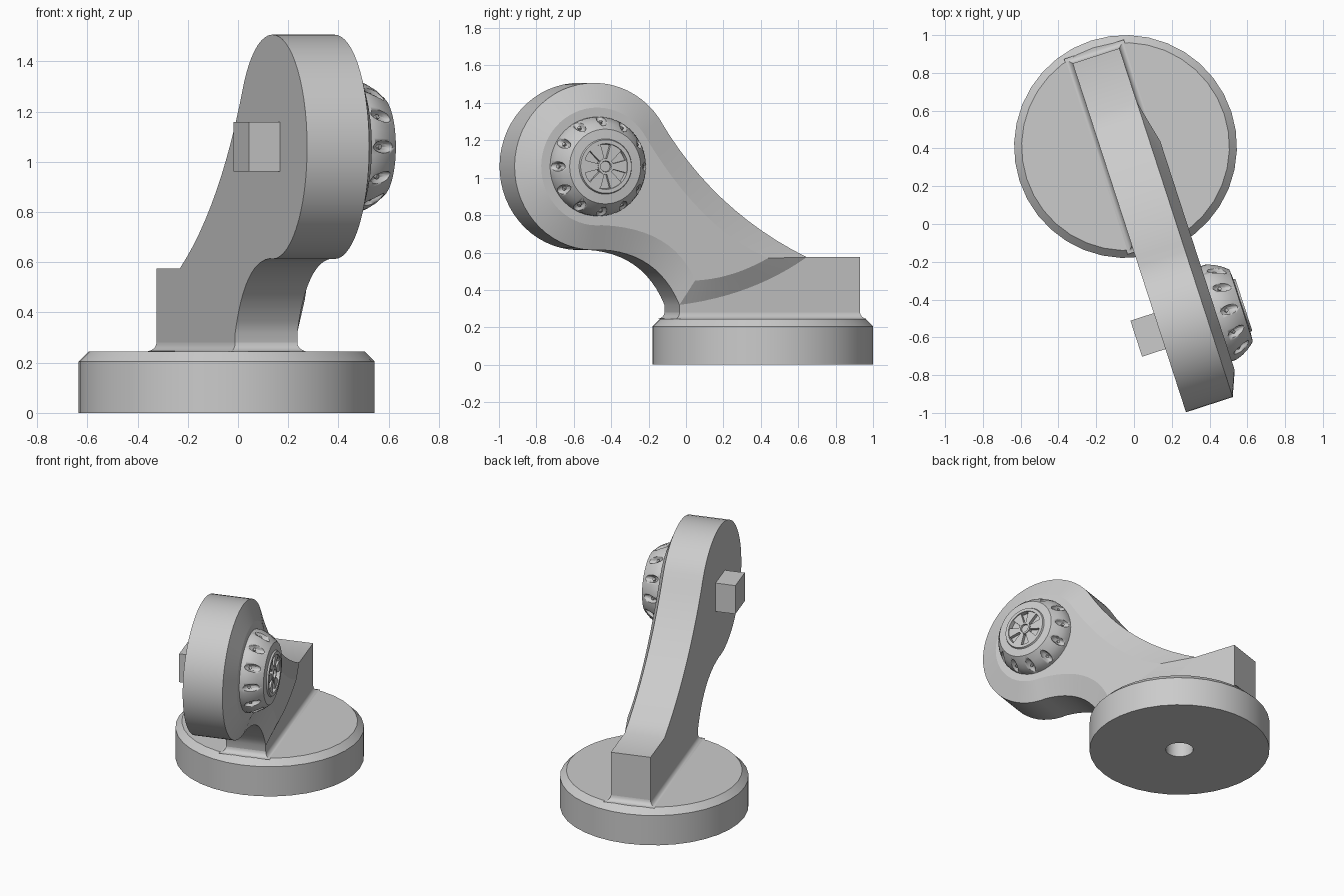
import bpy, bmesh
from math import sin, cos, pi, radians
from mathutils import Matrix, Vector

if "Cube" in bpy.data.objects:
    bpy.data.objects.remove(bpy.data.objects["Cube"])

# Everything shares the base centre and the arm's swing angle
PLACE = Matrix.Translation((-0.045, 0.41, 0)) @ Matrix.Rotation(radians(18), 4, "Z")
HALF = 0.13                       # half thickness of the arm
HEAD = Vector((-0.99, 1.06))      # centre of the round head (along, height)
AXLE = Matrix.Translation((0, HEAD.x, HEAD.y)) @ Matrix.Rotation(pi / 2, 4, "Y")

grey = bpy.data.materials.new("plain grey")
grey.use_nodes = True
grey.diffuse_color = (0.6, 0.6, 0.6, 1)
grey.node_tree.nodes["Principled BSDF"].inputs["Base Color"].default_value = (0.6, 0.6, 0.6, 1)


def finish(name, bm, local=Matrix(), angle=30):
    bmesh.ops.transform(bm, matrix=local, verts=bm.verts)
    bmesh.ops.recalc_face_normals(bm, faces=bm.faces)
    mesh = bpy.data.meshes.new(name)
    bm.to_mesh(mesh)
    bm.free()
    mesh.materials.append(grey)
    ob = bpy.data.objects.new(name, mesh)
    bpy.context.collection.objects.link(ob)
    ob.matrix_world = PLACE
    bpy.ops.object.select_all(action="DESELECT")
    ob.select_set(True)
    bpy.context.view_layer.objects.active = ob
    bpy.ops.object.shade_smooth_by_angle(angle=radians(angle))
    return ob


def loft(bm, loops, cap_first=True, cap_last=True):
    rings = [[bm.verts.new(p) for p in loop] for loop in loops]
    for a, b in zip(rings, rings[1:]):
        for i in range(len(a)):
            j = (i + 1) % len(a)
            bm.faces.new((a[i], a[j], b[j], b[i]))
    if cap_first:
        bm.faces.new(rings[0][::-1])
    if cap_last:
        bm.faces.new(rings[-1])


def lathe(bm, profile, n):
    """Profile of (radius, height) pairs turned about z."""
    loft(bm, [[(r * cos(2 * pi * i / n), r * sin(2 * pi * i / n), z) for i in range(n)]
              for r, z in profile])


def quad(p0, c, p1, n=12):
    p0, c, p1 = Vector(p0), Vector(c), Vector(p1)
    return [p0 * (1 - t) ** 2 + c * 2 * t * (1 - t) + p1 * t * t
            for t in (i / n for i in range(n + 1))]


def head_arc(r, n=40):
    """Round end, from under the neck over the top of the head."""
    angles = (radians(275 - 240 * i / n) for i in range(n + 1))
    return [HEAD + Vector((cos(a), sin(a))) * r for a in angles]


def at_side(points, x):
    return [(x, p[0], p[1]) for p in points]


# Round base with chamfered rim and a centre hole underneath
bm = bmesh.new()
lathe(bm, [(0.09, 0.16), (0.09, 0), (0.59, 0), (0.59, 0.205), (0.55, 0.245)], 36)
finish("base", bm)

# Outline of the arm
arc = head_arc(0.447)
tip, heel = (0.205, 0.575), (-0.51, 0.32)
top = quad(arc[-1], (-0.325, 0.825), tip)
under = quad(heel, (-0.63, 0.6), arc[0])
block = [(0.505, 0.575), (0.505, 0.24), (-0.51, 0.24)]
outline = arc + top[1:] + block + under[:-1]
bm = bmesh.new()
loft(bm, [at_side(outline, -HALF), at_side(outline, HALF)])
finish("arm", bm)

# Raised panel with sloped edges on the wheel side
arc_in = head_arc(0.315)
tip_in, heel_in = (-0.03, 0.57), (-0.44, 0.45)
outer = arc + top[1:] + quad(tip, (-0.1, 0.37), heel)[1:] + under[1:-1]
inner = (arc_in + quad(arc_in[-1], (-0.415, 0.725), tip_in)[1:]
         + quad(tip_in, (-0.23, 0.46), heel_in)[1:]
         + quad(heel_in, (-0.56, 0.73), arc_in[0])[1:-1])
bm = bmesh.new()
loft(bm, [at_side(outer, HALF), at_side(inner, 0.184)], cap_first=False)
finish("arm_panel", bm, angle=15)

# Concave fillet where the arm meets the base
bm = bmesh.new()
loops = []
for i in range(6):
    t, r = i * pi / 10, 0.036
    f, z = r * (1 - sin(t)), 0.244 + r * (1 - cos(t))
    x, y0, y1 = HALF + f, -0.51 - f, 0.505 + f
    loops.append([(-x, y0, z), (x, y0, z), (x, y1, z), (-x, y1, z)])
loft(bm, loops)
finish("foot_fillet", bm)

# Square peg on the plain side
bm = bmesh.new()
bmesh.ops.create_cube(bm, size=1)
finish("square_peg", bm, Matrix.Translation((-0.185, HEAD.x + 0.005, HEAD.y))
       @ Matrix.Diagonal((0.15, 0.2, 0.196, 1)))

# Wheel with a rounded shoulder and a dished hub
bm = bmesh.new()
lathe(bm, [(0.265, 0.15), (0.265, 0.212), (0.252, 0.25), (0.232, 0.285), (0.2, 0.322),
           (0.148, 0.326), (0.143, 0.337), (0.122, 0.337), (0.118, 0.308)], 48)
wheel = finish("wheel", bm, AXLE)

# Almond notches round the shoulder, with a small stud in each
cutter, studs = bmesh.new(), bmesh.new()
for i in range(12):
    seat = (Matrix.Rotation(i * pi / 6, 4, "Z") @ Matrix.Translation((0.25, 0, 0.258))
            @ Matrix.Rotation(radians(-28), 4, "Y"))
    bmesh.ops.create_uvsphere(cutter, u_segments=12, v_segments=8, radius=1,
                              matrix=seat @ Matrix.Diagonal((0.03, 0.026, 0.056, 1)))
    bmesh.ops.create_cone(studs, cap_ends=True, segments=10, radius1=0.01, radius2=0.01, depth=0.02,
                          matrix=seat @ Matrix.Translation((-0.025, 0, -0.01))
                          @ Matrix.Rotation(pi / 2, 4, "Y"))
notches = finish("notch_cutter", cutter, AXLE)
notches.hide_render = True
notches.hide_set(True)
cut = wheel.modifiers.new("notches", "BOOLEAN")
cut.operation, cut.solver, cut.object = "DIFFERENCE", "EXACT", notches
finish("notch_studs", studs, AXLE)

# Six flared spokes and the hub nut
bm = bmesh.new()
for i in range(6):
    a = Matrix.Rotation((i + 0.5) * pi / 3, 3, "Z")
    shape = [(0.03, -0.012), (0.122, -0.036), (0.122, 0.036), (0.03, 0.012)]
    loft(bm, [[a @ Vector((x, y, z)) for x, y in shape] for z in (0.3, 0.33)])
finish("spokes", bm, AXLE)
bm = bmesh.new()
lathe(bm, [(0.044, 0.3), (0.044, 0.336), (0.03, 0.336), (0.028, 0.322)], 12)
finish("hub_nut", bm, AXLE)
